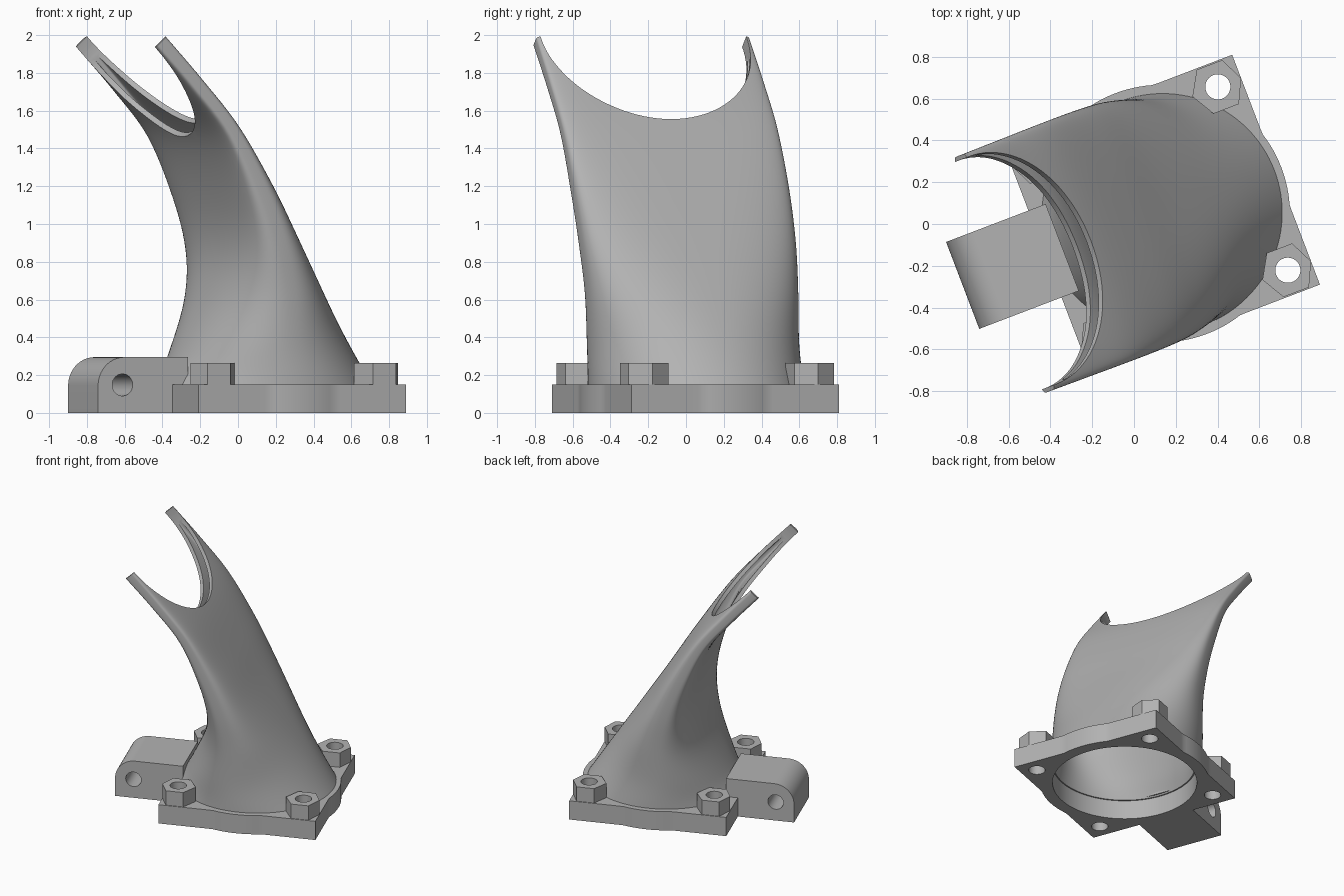
import bpy, bmesh, math
from mathutils import Vector, Matrix

cube = bpy.data.objects.get("Cube")
if cube:
    bpy.data.objects.remove(cube, do_unlink=True)

grey = bpy.data.materials.new("plain grey")
grey.use_nodes = True
grey.diffuse_color = (0.45, 0.45, 0.45, 1)
grey.node_tree.nodes["Principled BSDF"].inputs["Base Color"].default_value = (0.45, 0.45, 0.45, 1)

TURN, CENTRE = math.radians(20.9), (0.13, 0.05, 0)
HALF, SCREW, PLATE = 0.5885, 0.4695, 0.15
CORNERS = [(i, j) for i in (-1, 1) for j in (-1, 1)]


def finish_mesh(name, bm):
    bmesh.ops.recalc_face_normals(bm, faces=bm.faces)
    mesh = bpy.data.meshes.new(name)
    bm.to_mesh(mesh)
    bm.free()
    mesh.materials.append(grey)
    ob = bpy.data.objects.new(name, mesh)
    bpy.context.collection.objects.link(ob)
    return ob


def shell(name, rings, close=False):
    """Skin a list of equal rings; either cap the ends or join last to first."""
    bm = bmesh.new()
    loops = [[bm.verts.new(p) for p in ring] for ring in rings]
    n = len(loops[0])
    pairs = list(zip(loops, loops[1:])) + ([(loops[-1], loops[0])] if close else [])
    for a, b in pairs:
        for i in range(n):
            j = (i + 1) % n
            bm.faces.new((a[i], a[j], b[j], b[i]))
    if not close:
        bm.faces.new(loops[0])
        bm.faces.new(loops[-1])
    return finish_mesh(name, bm)


def rod(centre, axis, radius, length):
    """Helper cylinder used for cutting."""
    bm = bmesh.new()
    turn = Vector(axis).to_track_quat('Z', 'Y').to_matrix().to_4x4()
    bmesh.ops.create_cone(bm, cap_ends=True, segments=96, radius1=radius, radius2=radius,
                          depth=length, matrix=Matrix.Translation(centre) @ turn)
    ob = finish_mesh("cutter", bm)
    ob.hide_render = True
    return ob


def cut(ob, cutter):
    mod = ob.modifiers.new("cut", 'BOOLEAN')
    mod.operation, mod.solver, mod.object = 'DIFFERENCE', 'EXACT', cutter
    bpy.context.view_layer.objects.active = ob
    bpy.ops.object.modifier_apply(modifier=mod.name)
    bpy.data.objects.remove(cutter, do_unlink=True)


# Base plate: square with bulging sides and a round opening
def plate_ring(z, inner):
    pts = []
    for k in range(128):
        a = math.tau * k / 128
        c, s = math.cos(a), math.sin(a)
        r = 0.525 if inner else max(HALF / max(abs(c), abs(s)), 0.616)
        pts.append((r * c, r * s, z))
    return pts


base = shell("base_plate", [plate_ring(0, False), plate_ring(PLATE, False),
                            plate_ring(PLATE, True), plate_ring(0, True)], close=True)
parts = [base]

# Hexagonal screw bosses, trimmed to the plate's edges
for i, j in CORNERS:
    x, y = i * SCREW, j * SCREW
    cut(base, rod((x, y, 0.1), (0, 0, 1), 0.06, 0.6))
    hexagon = []
    for k in range(6):
        a = math.tau * k / 6
        hexagon.append((max(-HALF, min(HALF, x + 0.13 * math.cos(a))), y + 0.13 * math.sin(a)))
    boss = shell("screw_boss", [[(px, py, z) for px, py in hexagon] for z in (PLATE, 0.265)])
    cut(boss, rod((x, y, 0.1), (0, 0, 1), 0.06, 0.6))
    parts.append(boss)

# Mounting arm with a rounded outer edge and a cross hole
side = [(-0.5, 0), (-0.5, 0.295)]
for k in range(17):
    a = math.pi / 2 * (1 + k / 16)
    side.append((-0.86 + 0.15 * math.cos(a), 0.145 + 0.15 * math.sin(a)))
side.append((-1.01, 0))
arm = shell("mounting_arm", [[(u, v, z) for u, z in side] for v in (-0.205, 0.24)])
cut(arm, rod((-0.872, 0, 0.148), (0, 1, 0), 0.058, 1))
cut(arm, rod((0, 0, 0), (0, 0, 1), 0.527, 0.32))
parts.append(arm)

# Duct: back wall and front wall points (u, z) that pair up along its length, then half width
STATIONS = [
    (0.58, 0.15, -0.57, 0.15, 0.572), (0.41, 0.41, -0.48, 0.30, 0.572),
    (0.23, 0.68, -0.345, 0.60, 0.585), (0.05, 0.95, -0.29, 0.85, 0.60),
    (-0.13, 1.23, -0.325, 1.12, 0.607), (-0.34, 1.53, -0.445, 1.45, 0.608),
    (-0.55, 1.77, -0.635, 1.70, 0.606), (-0.765, 2.0, -0.84, 1.93, 0.604),
]


def station(t):
    """Catmull-Rom blend of the stations, t from 0 to 1."""
    f = t * (len(STATIONS) - 1)
    i = min(int(f), len(STATIONS) - 2)
    f -= i
    p1, p2 = STATIONS[i], STATIONS[i + 1]
    p0 = STATIONS[i - 1] if i else [2 * a - b for a, b in zip(p1, p2)]
    p3 = STATIONS[i + 2] if i + 2 < len(STATIONS) else [2 * b - a for a, b in zip(p1, p2)]
    return [b + f / 2 * (c - a + f * (2 * a - 5 * b + 4 * c - d + f * (3 * (b - c) + d - a)))
            for a, b, c, d in zip(p0, p1, p2, p3)]


def duct_ring(t, inner):
    bu, bz, fu, fz, w = station(t)
    mid = Vector(((bu + fu) / 2, 0, (bz + fz) / 2))
    across = Vector((bu - fu, 0, bz - fz)) / 2
    h = across.length
    across.normalize()
    if inner:
        wall = 0.055 - 0.025 * min(1, t * 1.5)
        h, w = h - wall, w - wall
    # Round at the foot, turning into a flat slot with softened corners
    power = 2 / (2 + 5 * t * t)
    pts = []
    for k in range(120):
        a = math.tau * k / 120
        c, s = math.cos(a), math.sin(a)
        pts.append(mid + across * math.copysign(h * abs(c) ** power, c)
                   + Vector((0, math.copysign(w * abs(s) ** power, s), 0)))
    return pts


STEPS = 42
outer = [duct_ring(k / STEPS, False) for k in range(STEPS + 1)]
inner = [duct_ring(k / STEPS, True) for k in reversed(range(STEPS + 1))]
duct = shell("curved_duct", outer + inner, close=True)
# Round scoop cut out of the flattened outlet
cut(duct, rod((-0.802, 0, 1.938), (1, 0, 1), 0.583, 0.6))
parts.append(duct)

# Shade and turn everything into place
for ob in parts:
    bpy.ops.object.select_all(action='DESELECT')
    ob.select_set(True)
    bpy.context.view_layer.objects.active = ob
    bpy.ops.object.shade_smooth_by_angle(angle=math.radians(30))
    ob.location = CENTRE
    ob.rotation_euler = (0, 0, TURN)
